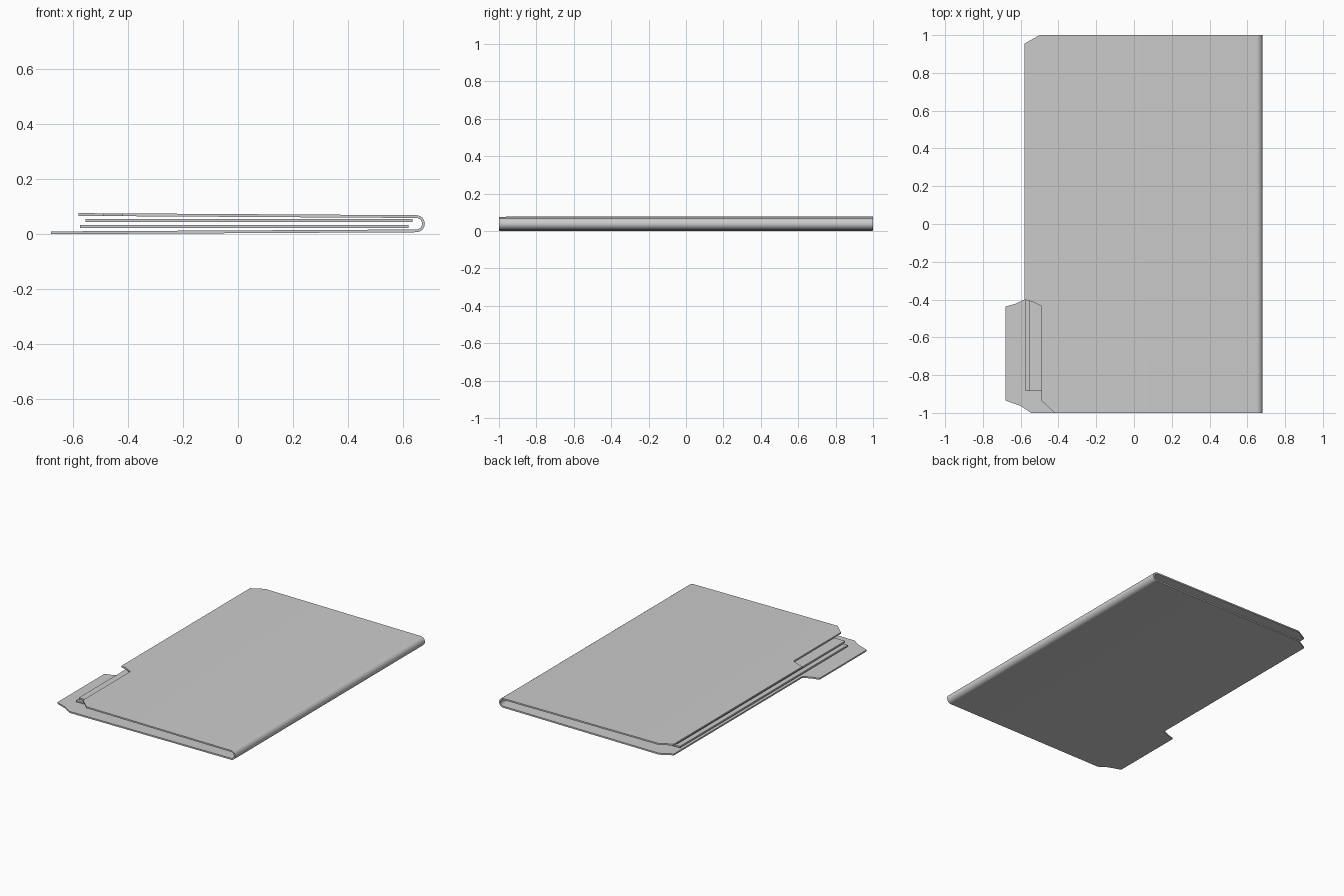
import bpy, bmesh, math

if "Cube" in bpy.data.objects:
    bpy.data.objects.remove(bpy.data.objects["Cube"])

HINGE, MID, R_OUT, T = 0.649, 0.038, 0.031, 0.010


def finish(bm, name):
    bmesh.ops.remove_doubles(bm, verts=bm.verts, dist=0.0001)
    bmesh.ops.recalc_face_normals(bm, faces=bm.faces)
    mesh = bpy.data.meshes.new(name)
    bm.to_mesh(mesh)
    bm.free()
    obj = bpy.data.objects.new(name, mesh)
    bpy.context.collection.objects.link(obj)
    return obj


def add_panel(bm, outline, side, slope):
    """Slightly flared cover; its hinge edge stays open to join the spine."""
    def layer(r):
        return [bm.verts.new((x, y, MID + side * (r + (HINGE - x) * slope)))
                for x, y in outline]
    outer, inner = layer(R_OUT), layer(R_OUT - T)
    bm.faces.new(outer)
    bm.faces.new(inner[::-1])
    # first and last outline points lie on the hinge line
    for i in range(len(outline) - 1):
        bm.faces.new((outer[i], outer[i + 1], inner[i + 1], inner[i]))


# Folder: two covers joined by a rounded spine
bm = bmesh.new()
rear = [(HINGE, 1), (-0.50, 1), (-0.58, 0.955), (-0.58, -0.40)]
back_cover = rear + [(-0.63, -0.423), (-0.68, -0.437), (-0.68, -0.935),
                     (-0.60, -0.963), (-0.545, -1), (HINGE, -1)]
front_cover = rear + [(-0.535, -0.413), (-0.49, -0.435), (-0.49, -0.935),
                      (-0.42, -1), (HINGE, -1)]
add_panel(bm, back_cover, -1, 0.007 / 1.329)
add_panel(bm, front_cover, 1, 0.0075 / 1.229)

STEPS = 12
rings = []
for i in range(STEPS + 1):
    a = -math.pi / 2 + math.pi * i / STEPS
    rings.append([bm.verts.new((HINGE + r * math.cos(a), y, MID + r * math.sin(a)))
                  for r, y in ((R_OUT, -1), (R_OUT, 1), (R_OUT - T, 1), (R_OUT - T, -1))])
for a, b in zip(rings, rings[1:]):
    for k in range(4):
        n = (k + 1) % 4
        bm.faces.new((a[k], a[n], b[n], b[k]))
folder = finish(bm, "folder_cover")
bpy.context.view_layer.objects.active = folder
folder.select_set(True)
bpy.ops.object.shade_smooth_by_angle(angle=math.radians(30))

# Two loose stacks of paper inside
for name, x0, x1, z0 in (("lower_paper", -0.575, 0.62, 0.022),
                         ("upper_paper", -0.556, 0.635, 0.044)):
    bm = bmesh.new()
    bmesh.ops.create_cube(bm, size=1)
    for v in bm.verts:
        v.co = ((x0 + x1) / 2 + v.co.x * (x1 - x0), v.co.y * 1.77,
                z0 + (v.co.z + 0.5) * 0.011)
    finish(bm, name)
